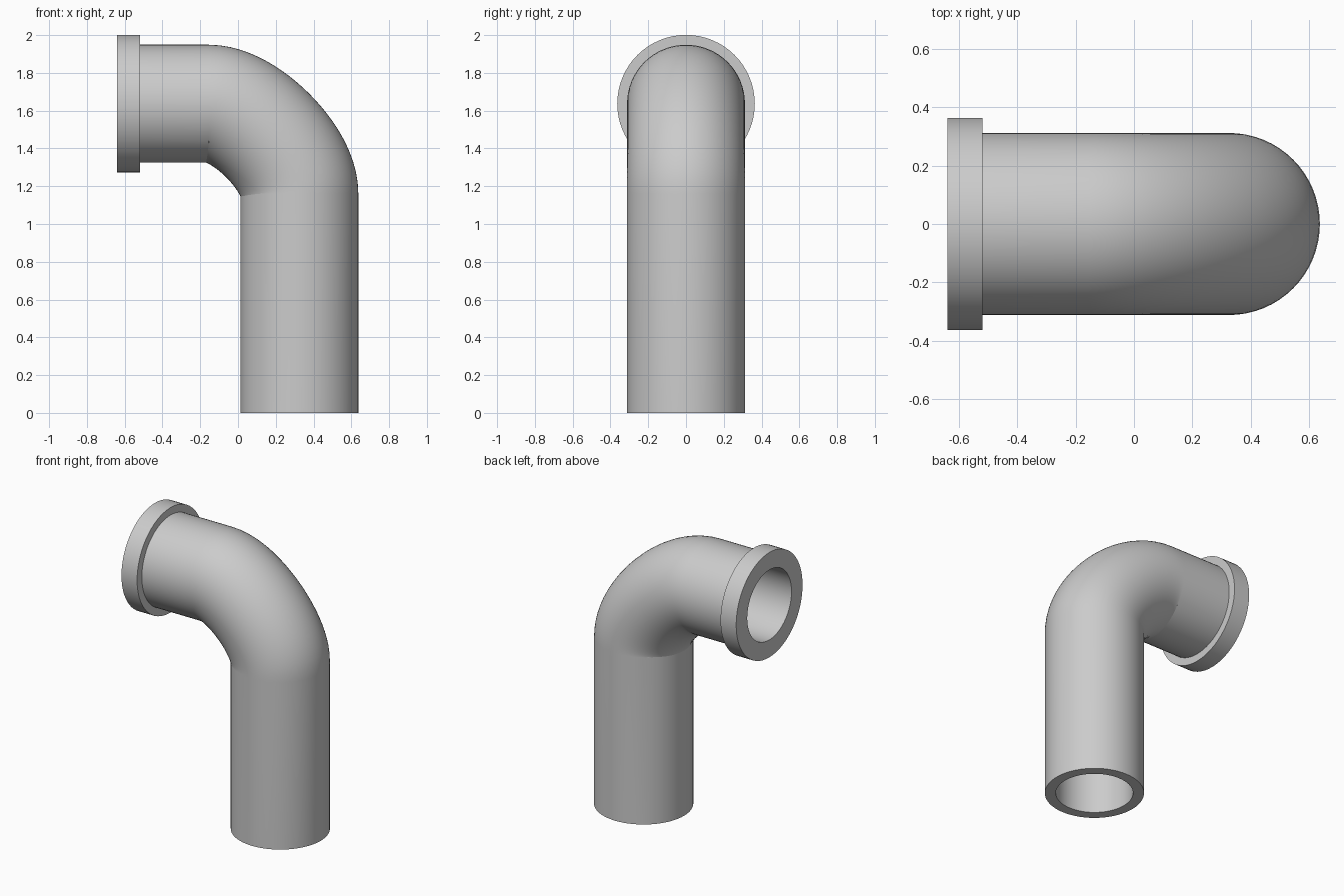
import bpy, bmesh, math
from mathutils import Vector
from mathutils.geometry import interpolate_bezier

if "Cube" in bpy.data.objects:
    bpy.data.objects.remove(bpy.data.objects["Cube"])

SIDES = 64
R_OUT, R_IN, R_FLANGE = 0.312, 0.243, 0.364
CX, CZ = 0.325, 1.637            # axis of the upright and of the horizontal run
BEND_X, BEND_Z = -0.155, 1.16    # where the bend meets each run
HANDLE = 0.19


def sweep(name, stations):
    """Skin a closed loop of circular rings given as (centre, direction, radius)."""
    bm = bmesh.new()
    rings = []
    for pos, d, r in stations:
        side = Vector((d.z, 0, -d.x))
        ring = []
        for i in range(SIDES):
            a = 2 * math.pi * i / SIDES
            ring.append(bm.verts.new(pos + r * (math.cos(a) * side + Vector((0, math.sin(a) * 1.0, 0)))))
        rings.append(ring)
    for k, ring in enumerate(rings):
        nxt = rings[(k + 1) % len(rings)]
        for i in range(SIDES):
            j = (i + 1) % SIDES
            bm.faces.new((ring[i], ring[j], nxt[j], nxt[i]))
    bmesh.ops.recalc_face_normals(bm, faces=bm.faces)
    mesh = bpy.data.meshes.new(name)
    bm.to_mesh(mesh)
    bm.free()
    ob = bpy.data.objects.new(name, mesh)
    bpy.context.collection.objects.link(ob)
    bpy.ops.object.select_all(action='DESELECT')
    ob.select_set(True)
    bpy.context.view_layer.objects.active = ob
    bpy.ops.object.shade_smooth_by_angle(angle=math.radians(35))
    return ob


# Centre line: upright, bend, horizontal run
up, left = Vector((0, 0, 1)), Vector((-1, 0, 0))
bend = interpolate_bezier(Vector((CX, 0, BEND_Z)), Vector((CX, 0, BEND_Z + HANDLE)),
                          Vector((BEND_X + HANDLE, 0, CZ)), Vector((BEND_X, 0, CZ)), 25)
path = [(Vector((CX, 0, 0)), up)]
for k, p in enumerate(bend):
    if k == 0:
        d = up
    elif k == len(bend) - 1:
        d = left
    else:
        d = (bend[k + 1] - bend[k - 1]).normalized()
    path.append((p, d))
path.append((Vector((-0.52, 0, CZ)), left))

# Hollow elbow pipe
sweep("elbow_pipe", [(p, d, R_OUT) for p, d in path] + [(p, d, R_IN) for p, d in reversed(path)])

# Flange collar at the open end
a, b = Vector((-0.52, 0, CZ)), Vector((-0.64, 0, CZ))
sweep("end_flange", [(a, left, R_FLANGE), (b, left, R_FLANGE), (b, left, R_IN), (a, left, R_IN)])
